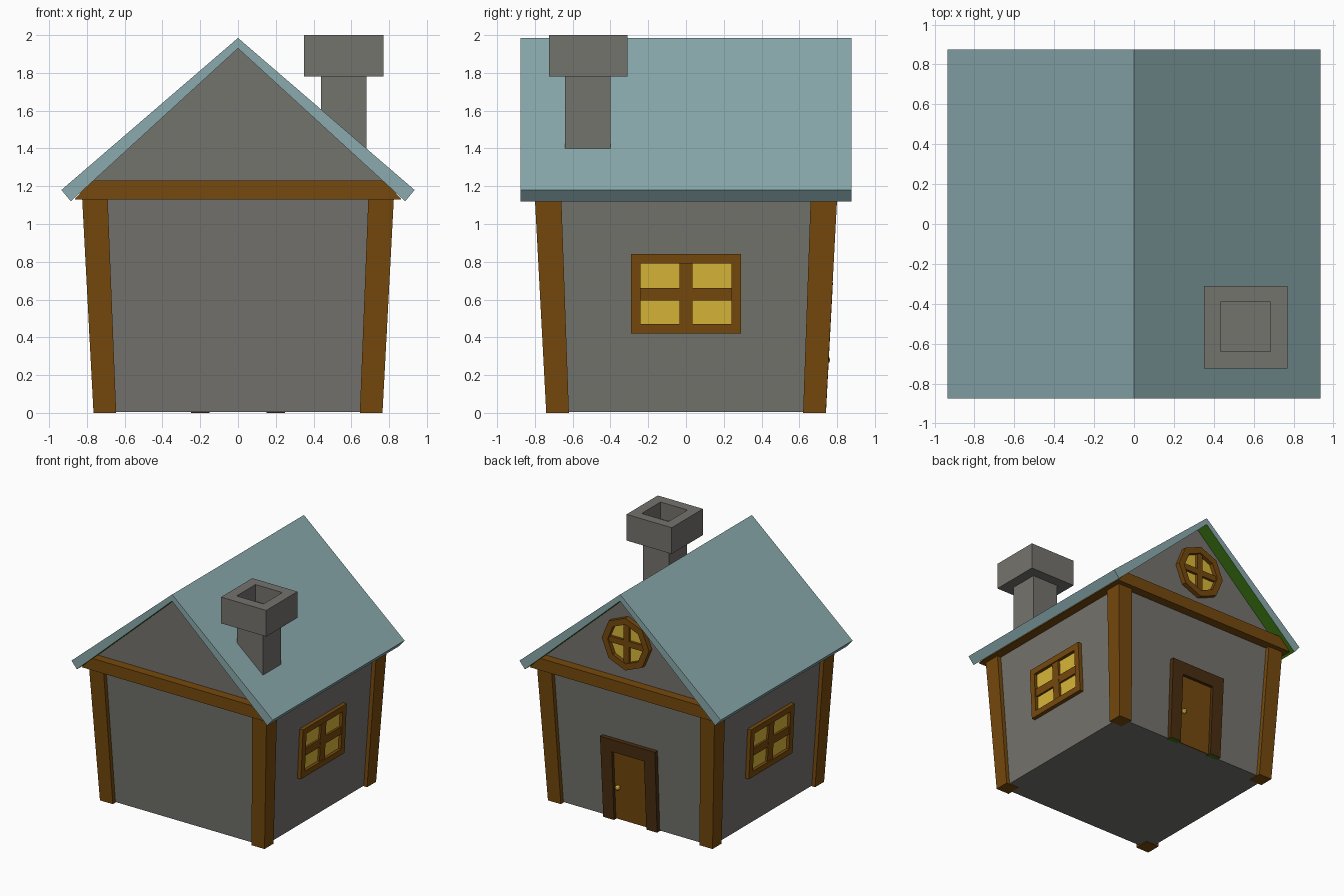
import bpy, bmesh, math
from mathutils import Vector

if "Cube" in bpy.data.objects:
    bpy.data.objects.remove(bpy.data.objects["Cube"])


def material(name, rgb):
    """Flat material from sRGB 0-255."""
    m = bpy.data.materials.new(name)
    lin = [((c / 255 + 0.055) / 1.055) ** 2.4 if c > 10 else c / 255 / 12.92 for c in rgb]
    m.diffuse_color = (*lin, 1)
    m.use_nodes = True
    m.node_tree.nodes["Principled BSDF"].inputs["Base Color"].default_value = m.diffuse_color
    return m


STONE = material("grey stone", (116, 115, 109))
WOOD = material("brown timber", (118, 73, 14))
DARK = material("dark brown timber", (74, 46, 16))
ROOF = material("teal roof", (138, 170, 173))
GLASS = material("yellow glass", (216, 182, 56))
GREEN = material("green underside", (56, 112, 18))


def finish(name, bm, *mats):
    bmesh.ops.recalc_face_normals(bm, faces=bm.faces)
    me = bpy.data.meshes.new(name)
    bm.to_mesh(me)
    bm.free()
    for m in mats:
        me.materials.append(m)
    ob = bpy.data.objects.new(name, me)
    bpy.context.collection.objects.link(ob)
    return ob


def loft(name, low, high, *mats):
    """Solid between two matching closed loops of 3D points."""
    bm = bmesh.new()
    a = [bm.verts.new(p) for p in low]
    b = [bm.verts.new(p) for p in high]
    n = len(a)
    bm.faces.new(a)
    bm.faces.new(b)
    for i in range(n):
        j = (i + 1) % n
        bm.faces.new((a[i], a[j], b[j], b[i]))
    return finish(name, bm, *mats)


def prism(name, pts, d0, d1, place, *mats):
    """Flat outline pushed from depth d0 to d1 on a placed plane."""
    return loft(name, [place(u, v, d0) for u, v in pts],
                [place(u, v, d1) for u, v in pts], *mats)


def ring(name, outer, inner, d0, d1, place, *mats):
    """Frame between two outlines with the same number of corners."""
    bm = bmesh.new()
    loops = [[bm.verts.new(place(u, v, d)) for u, v in pts]
             for pts, d in ((outer, d0), (outer, d1), (inner, d1), (inner, d0))]
    n = len(outer)
    for k in range(4):
        p, q = loops[k], loops[(k + 1) % 4]
        for i in range(n):
            j = (i + 1) % n
            bm.faces.new((p[i], p[j], q[j], q[i]))
    return finish(name, bm, *mats)


def rect(u0, u1, v0, v1):
    return [(u0, v0), (u1, v0), (u1, v1), (u0, v1)]


def octagon(r, z):
    return [(r * math.cos(i * math.pi / 4), z + r * math.sin(i * math.pi / 4)) for i in range(8)]


# planes: horizontal, leaning side walls, leaning door wall, upright gable, cross-section
def flat(u, v, d):
    return (u, v, d)


def side_wall(s):
    return lambda u, v, d: (s * (0.735 + 0.0487 * v + d), u, v)


def door_wall(u, v, d):
    return (u, 0.705 + 0.053 * v + d, v)


def gable_wall(u, v, d):
    return (u, 0.765 + d, v)


def section(u, v, d):
    return (u, d, v)


# walls and gables
loft("walls", [(x, y, 0.005) for x, y in ((-.735, -.705), (.735, -.705), (.735, .705), (-.735, .705))],
     [(x, y, 1.14) for x, y in ((-.79, -.765), (.79, -.765), (.79, .765), (-.79, .765))], STONE)
prism("gables", [(-.77, 1.15), (.77, 1.15), (.77, 1.235), (0, 1.935), (-.77, 1.235)],
      -.765, .765, section, STONE)

# leaning corner posts
for sx in (-1, 1):
    for sy in (-1, 1):
        name = ("left" if sx < 0 else "right") + ("_front" if sy < 0 else "_back") + "_post"
        loft(name, [(sx * x, sy * y, 0) for x, y in rect(.645, .765, .62, .74)],
             [(sx * x, sy * y, 1.135) for x, y in rect(.69, .825, .66, .80)], WOOD)

# eaves beam, cut to the roof slope
prism("eaves_beam", [(-.865, 1.13), (.865, 1.13), (.775, 1.23), (-.775, 1.23)],
      -.84, .84, section, WOOD)

# roof with green underside
roof = prism("roof", [(0, 1.985), (.935, 1.18), (.885, 1.12), (0, 1.93), (-.885, 1.12), (-.935, 1.18)],
             -.875, .875, section, ROOF, GREEN)
for f in roof.data.polygons:
    if f.normal.z < -0.3 and f.normal.x * f.center.x < 0:
        f.material_index = 1

# chimney: stem, hollow cap and floor of the flue
prism("chimney_stem", rect(.44, .68, -.64, -.40), 1.36, 1.80, flat, STONE)
ring("chimney_cap", rect(.35, .77, -.725, -.31), rect(.435, .685, -.64, -.39),
     1.78, 2.0, flat, STONE)
prism("chimney_flue_floor", rect(.42, .70, -.655, -.375), 1.785, 1.86, flat, STONE)

# side windows
for s, side in ((-1, "left"), (1, "right")):
    wall = side_wall(s)
    ring(side + "_window_frame", rect(-.29, .29, .42, .84), rect(-.24, .24, .47, .79),
         -.01, .032, wall, WOOD)
    prism(side + "_window_upright", rect(-.035, .035, .46, .80), -.01, .024, wall, WOOD)
    prism(side + "_window_crossbar", rect(-.25, .25, .595, .66), -.01, .023, wall, WOOD)
    prism(side + "_window_glass", rect(-.25, .25, .46, .80), -.002, .006, wall, GLASS)

# round gable window
ring("round_window_frame", octagon(.22, 1.54), octagon(.165, 1.54), -.01, .04, gable_wall, WOOD)
prism("round_window_upright", rect(-.025, .025, 1.37, 1.71), -.01, .028, gable_wall, WOOD)
prism("round_window_crossbar", rect(-.17, .17, 1.515, 1.565), -.01, .027, gable_wall, WOOD)
prism("round_window_glass", octagon(.18, 1.54), -.002, .006, gable_wall, GLASS)

# door, frame and knob
frame = prism("door_frame", [(-.25, 0), (-.15, 0), (-.15, .585), (.15, .585), (.15, 0), (.25, 0),
                             (.255, .69), (-.255, .69)], -.01, .036, door_wall, DARK, GREEN)
for f in frame.data.polygons:
    if f.normal.z < -0.9 and f.center.z < 0.1:
        f.material_index = 1
prism("door", rect(-.16, .16, .005, .60), -.01, .01, door_wall, WOOD)
bm = bmesh.new()
bmesh.ops.create_uvsphere(bm, u_segments=8, v_segments=6, radius=.021)
bmesh.ops.translate(bm, verts=bm.verts, vec=Vector((.115, .742, .28)))
finish("door_knob", bm, GLASS)
